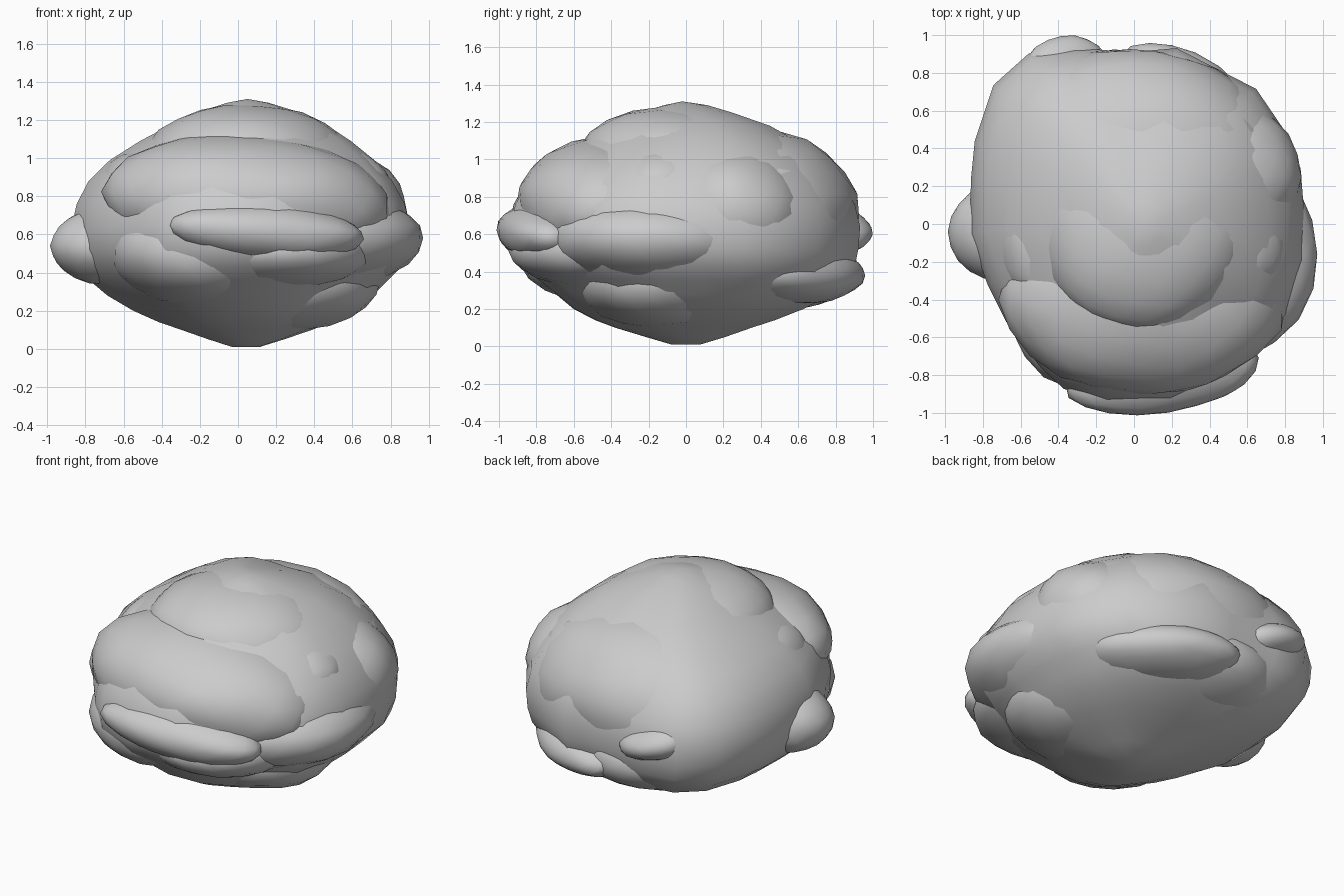
import bpy, bmesh, math
from mathutils import Vector, Euler, noise

cube = bpy.data.objects.get("Cube")
if cube:
    bpy.data.objects.remove(cube, do_unlink=True)

grey = bpy.data.materials.new("plain_grey")
grey.use_nodes = True
colour = (0.6, 0.6, 0.6, 1)
grey.diffuse_color = colour
grey.node_tree.nodes["Principled BSDF"].inputs["Base Color"].default_value = colour


def finish(name, bm):
    bmesh.ops.recalc_face_normals(bm, faces=bm.faces)
    for f in bm.faces:
        f.smooth = True
    mesh = bpy.data.meshes.new(name)
    bm.to_mesh(mesh)
    bm.free()
    mesh.materials.append(grey)
    obj = bpy.data.objects.new(name, mesh)
    bpy.context.collection.objects.link(obj)
    return obj


def lobe(name, centre, radii, turn=(0, 0, 0), rough=0.05):
    """Lumpy ellipsoid, turned in degrees."""
    bm = bmesh.new()
    bmesh.ops.create_icosphere(bm, subdivisions=3, radius=1)
    rot = Euler([math.radians(a) for a in turn]).to_matrix()
    mid = Vector(centre)
    for v in bm.verts:
        d = v.co * (1 + rough * noise.noise(v.co * 1.7 + mid * 5))
        v.co = mid + rot @ Vector([a * r for a, r in zip(d, radii)])
    return finish(name, bm)


# Core: plan outline scaled through stacked levels (height, scale, shift x, shift y)
outline = [(.2, -.96), (-.15, -.97), (-.38, -.89), (-.5, -.78), (-.69, -.53), (-.79, -.33),
           (-.89, -.05), (-.88, .25), (-.86, .45), (-.76, .75), (-.57, .92), (-.33, .95),
           (0, .93), (.23, .95), (.66, .73), (.83, .48), (.9, .3), (.92, .05),
           (.92, -.2), (.83, -.5), (.63, -.67), (.45, -.85)]
levels = [(.01, .08, .04, 0), (.05, .22, .04, 0), (.1, .38, .04, -.01), (.14, .5, .03, 0),
          (.2, .64, .02, .02), (.28, .77, 0, .05), (.36, .865, -.01, .04), (.43, .93, 0, .02),
          (.52, .97, 0, 0), (.64, .98, 0, 0), (.76, .95, 0, 0), (.88, .88, 0, 0),
          (.99, .765, .01, .02), (1.09, .61, .03, .03), (1.18, .44, .05, .03),
          (1.25, .26, .05, 0), (1.29, .12, .05, 0)]
bm = bmesh.new()
rings = [[bm.verts.new((x * s + dx, y * s + dy, z)) for x, y in outline]
         for z, s, dx, dy in levels]
count = len(outline)
for low, high in zip(rings, rings[1:]):
    for i in range(count):
        j = (i + 1) % count
        bm.faces.new((low[i], low[j], high[j], high[i]))
bm.faces.new(rings[0])
tip = bm.verts.new((.05, -.02, 1.31))
for i in range(count):
    bm.faces.new((rings[-1][i], rings[-1][(i + 1) % count], tip))
finish("core", bm)

# Large swellings
lobe("top_cap", (.05, -.06, 1.0), (.55, .52, .285))
lobe("front_upper_dome", (.05, -.4, .77), (.75, .51, .36), (0, 4, 0))
lobe("back_dome", (-.02, .35, .69), (.77, .58, .48))
lobe("left_side_lobe", (.42, -.16, .58), (.55, .58, .26))
lobe("front_left_lobe", (.22, -.5, .51), (.48, .44, .2))
lobe("front_lower_lobe", (-.2, -.42, .51), (.47, .48, .29))
lobe("right_side_lobe", (-.71, -.04, .54), (.27, .26, .2))

# Front lip
lobe("front_lip", (.15, -.78, .61), (.52, .22, .155), (0, 4, 8))

# Smaller swellings
lobe("left_upper_lobe", (.52, .25, .71), (.36, .38, .34))
lobe("left_shoulder", (.6, -.15, .9), (.2, .22, .14), (0, 25, -20))
lobe("right_shoulder", (-.54, -.1, .86), (.2, .33, .17), (0, -35, 10))
lobe("back_bump", (-.36, .81, .62), (.24, .185, .11), (0, 15, 8))
lobe("back_lower_lobe", (.3, .62, .38), (.46, .26, .15), (0, 0, -35))
lobe("back_under_lobe", (-.1, .5, .42), (.5, .42, .23))
lobe("bottom_lobe", (.27, -.14, .36), (.47, .45, .27))
